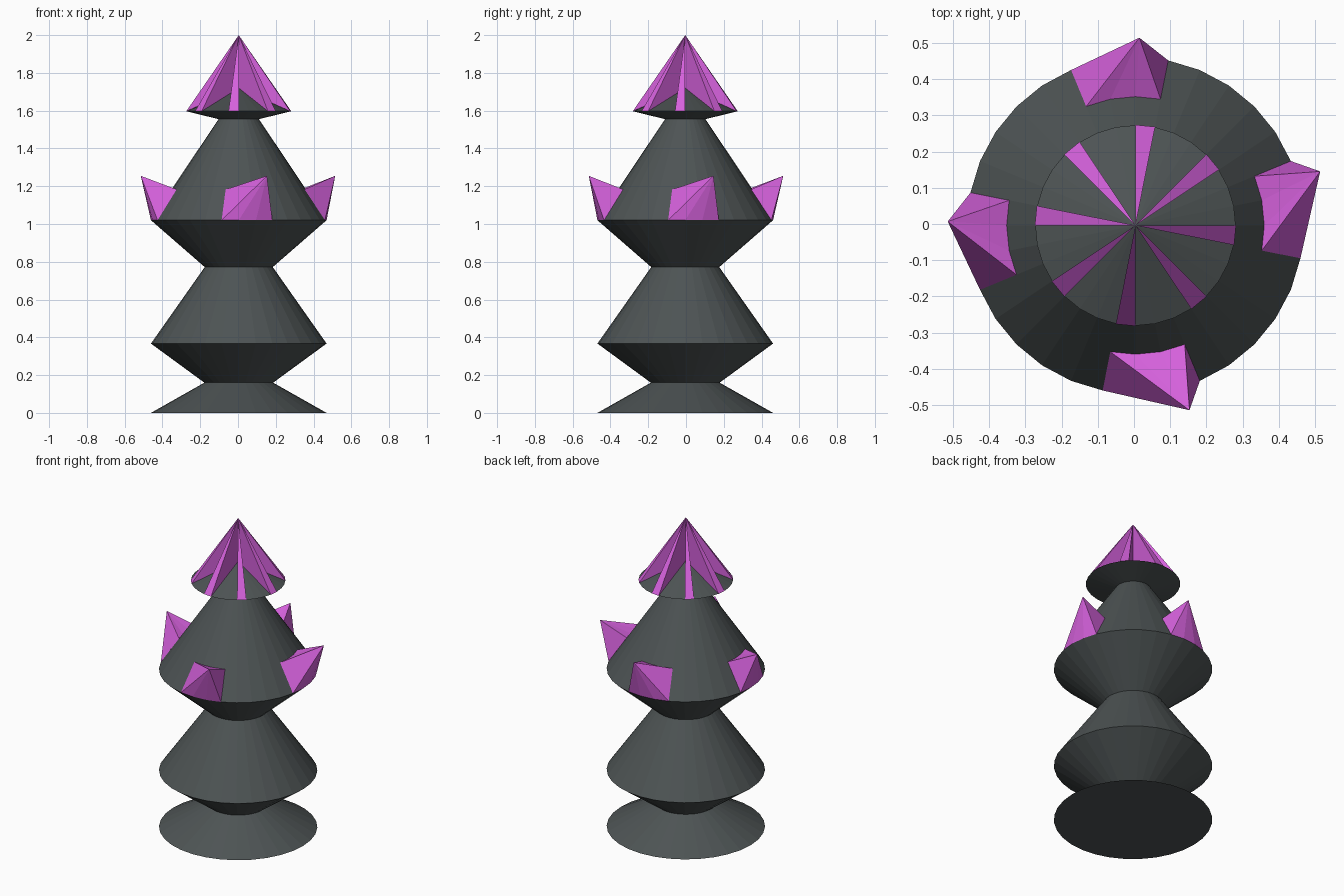
import bpy, bmesh, math

if "Cube" in bpy.data.objects:
    bpy.data.objects.remove(bpy.data.objects["Cube"])

N = 32                      # sides of every ring
CX, CY = 0.004, -0.004      # axis of the turned body


def material(name, rgb):
    m = bpy.data.materials.new(name)
    m.diffuse_color = (*rgb, 1)
    m.use_nodes = True
    m.node_tree.nodes["Principled BSDF"].inputs["Base Color"].default_value = m.diffuse_color
    return m


GREY = material("dark grey", (0.075, 0.088, 0.089))
PURPLE = material("purple", (0.67, 0.12, 0.72))


def polar(r, deg, z):
    a = math.radians(deg)
    return (CX + r * math.cos(a), CY + r * math.sin(a), z)


def make(name, bm, mat):
    bmesh.ops.recalc_face_normals(bm, faces=bm.faces)
    me = bpy.data.meshes.new(name)
    bm.to_mesh(me)
    bm.free()
    me.materials.append(mat)
    ob = bpy.data.objects.new(name, me)
    bpy.context.collection.objects.link(ob)
    return ob


STEP = 360 / N

# Turned body: stacked cones, closed by a base disc and a low cone on top
profile = [(0.465, 0), (0.182, 0.16), (0.465, 0.367), (0.18, 0.772),
           (0.465, 1.02), (0.107, 1.555), (0.277, 1.597)]
bm = bmesh.new()
rings = [[bm.verts.new(polar(r, i * STEP, z)) for i in range(N)] for r, z in profile]
for lo, hi in zip(rings, rings[1:]):
    for i in range(N):
        j = (i + 1) % N
        bm.faces.new((lo[i], lo[j], hi[j], hi[i]))
bm.faces.new(rings[0])
top = bm.verts.new((CX, CY, 1.72))
for i in range(N):
    bm.faces.new((rings[-1][i], rings[-1][(i + 1) % N], top))
make("body", bm, GREY)

# Eight narrow wedge fins meeting at the tip
for k in range(8):
    bm = bmesh.new()
    a = bm.verts.new(polar(0.278, k * 45 - STEP, 1.597))
    b = bm.verts.new(polar(0.278, k * 45, 1.597))
    low = bm.verts.new((CX, CY, 1.72))
    tip = bm.verts.new((CX, CY, 2.0))
    for f in ((a, b, tip), (b, low, tip), (low, a, tip), (b, a, low)):
        bm.faces.new(f)
    make(f"top_fin_{k + 1}", bm, PURPLE)


# Four crown spikes: a patch three sides wide on the cone, drawn out to a point
def spike(name, heading, tip_r, tip_deg):
    bm = bmesh.new()
    angles = [heading + STEP * s for s in (-1, 0, 1, 2)]
    outer = [bm.verts.new(polar(0.465, a, 1.02)) for a in angles]
    inner = [bm.verts.new(polar(0.356, a, 1.183)) for a in angles]
    tip = bm.verts.new(polar(tip_r, heading + tip_deg, 1.255))
    for i in range(3):
        bm.faces.new((outer[i], inner[i], inner[i + 1], outer[i + 1]))
    loop = outer + inner[::-1]
    for p, q in zip(loop, loop[1:] + loop[:1]):
        bm.faces.new((p, q, tip))
    make(name, bm, PURPLE)


spike("right_spike", 0, 0.532, 16.3)
spike("back_spike", 90, 0.519, -1.2)
spike("left_spike", 180, 0.519, -1.2)
spike("front_spike", 270, 0.532, 16.3)
